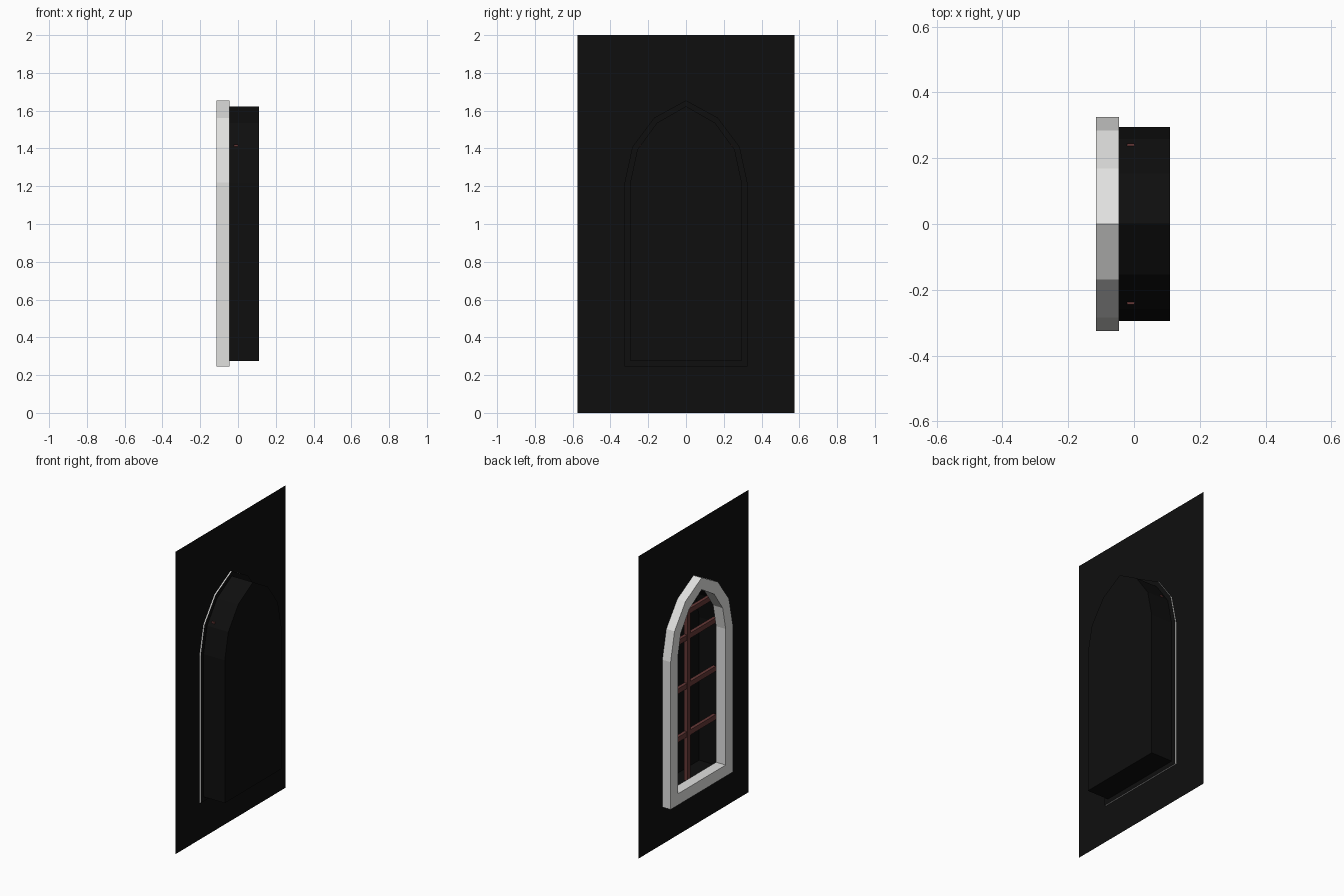
import bpy, bmesh, math
from mathutils import Vector

cube = bpy.data.objects.get("Cube")
if cube:
    bpy.data.objects.remove(cube)


def material(name, color):
    m = bpy.data.materials.new(name)
    m.use_nodes = True
    m.diffuse_color = (*color, 1)
    bsdf = m.node_tree.nodes["Principled BSDF"]
    bsdf.inputs["Base Color"].default_value = (*color, 1)
    bsdf.inputs["Roughness"].default_value = 0.8
    return m


black = material("black", (0.0045, 0.0045, 0.0045))
white = material("off_white", (0.75, 0.75, 0.74))
brown = material("red_brown", (0.13, 0.04, 0.038))

SPRING, HALF, BOTTOM = 1.22, 0.325, 0.245
CENTRE, RADIUS, STEPS = 0.128, 0.453, 3
FRONT, WALL, BACK, END = -0.115, -0.055, -0.045, 0.11


def arch(inset):
    """Pointed arch outline as (y, z), offset inwards from the frame's edge."""
    r = RADIUS - inset
    top = math.acos(CENTRE / r)
    side = [(r * math.cos(top * i / STEPS) - CENTRE,
             SPRING + r * math.sin(top * i / STEPS)) for i in range(STEPS + 1)]
    side[-1] = (0, side[-1][1])
    side.insert(0, (HALF - inset, BOTTOM + inset))
    return side + [(-y, z) for y, z in reversed(side[:-1])]


def loop(bm, outline, x):
    return [bm.verts.new((x, y, z)) for y, z in outline]


def bridge(bm, a, b):
    n = len(a)
    return [bm.faces.new((a[i], a[(i + 1) % n], b[(i + 1) % n], b[i]))
            for i in range(n)]


def finish(name, bm, *mats, closed=True):
    if closed:
        bmesh.ops.recalc_face_normals(bm, faces=bm.faces)
    me = bpy.data.meshes.new(name)
    bm.to_mesh(me)
    bm.free()
    for m in mats:
        me.materials.append(m)
    ob = bpy.data.objects.new(name, me)
    bpy.context.collection.objects.link(ob)
    return ob


# Frame: arched ring, dark on the side against the wall
bm = bmesh.new()
outer, inner = arch(0), arch(0.075)
rings = [loop(bm, outer, FRONT), loop(bm, outer, BACK),
         loop(bm, inner, BACK), loop(bm, inner, FRONT)]
for i in range(4):
    for f in bridge(bm, rings[i], rings[(i + 1) % 4]):
        f.material_index = 1 if i == 1 else 0
finish("window_frame", bm, white, black)

# Recess: arched shell behind the frame, closed at the far end
bm = bmesh.new()
near, far = loop(bm, arch(0.03), BACK), loop(bm, arch(0.03), END)
bridge(bm, near, far)
bm.faces.new(far)
finish("window_recess", bm, black)

# Wall: flat sheet with an arched opening
bm = bmesh.new()
edges = []
for outline in ([(-0.575, 0), (0.575, 0), (0.575, 2), (-0.575, 2)], arch(0.03)):
    vs = loop(bm, outline, WALL)
    edges += [bm.edges.new((vs[i - 1], vs[i])) for i in range(len(vs))]
bmesh.ops.triangle_fill(bm, edges=edges, use_beauty=True, normal=Vector((1, 0, 0)))
finish("wall", bm, black, closed=False)


# Glazing bars: one upright and four crossbars
def bar(name, size, z):
    bm = bmesh.new()
    bmesh.ops.create_cube(bm, size=1)
    bmesh.ops.scale(bm, vec=size, verts=bm.verts)
    bmesh.ops.translate(bm, vec=(-0.01, 0, z), verts=bm.verts)
    finish(name, bm, brown)


bar("upright_bar", (0.024, 0.034, 1.3), 0.94)
for i, (z, length) in enumerate([(0.60, 0.57), (0.92, 0.57), (1.24, 0.57), (1.405, 0.49)]):
    bar(f"crossbar_{i + 1}", (0.022, length, 0.034), z)
